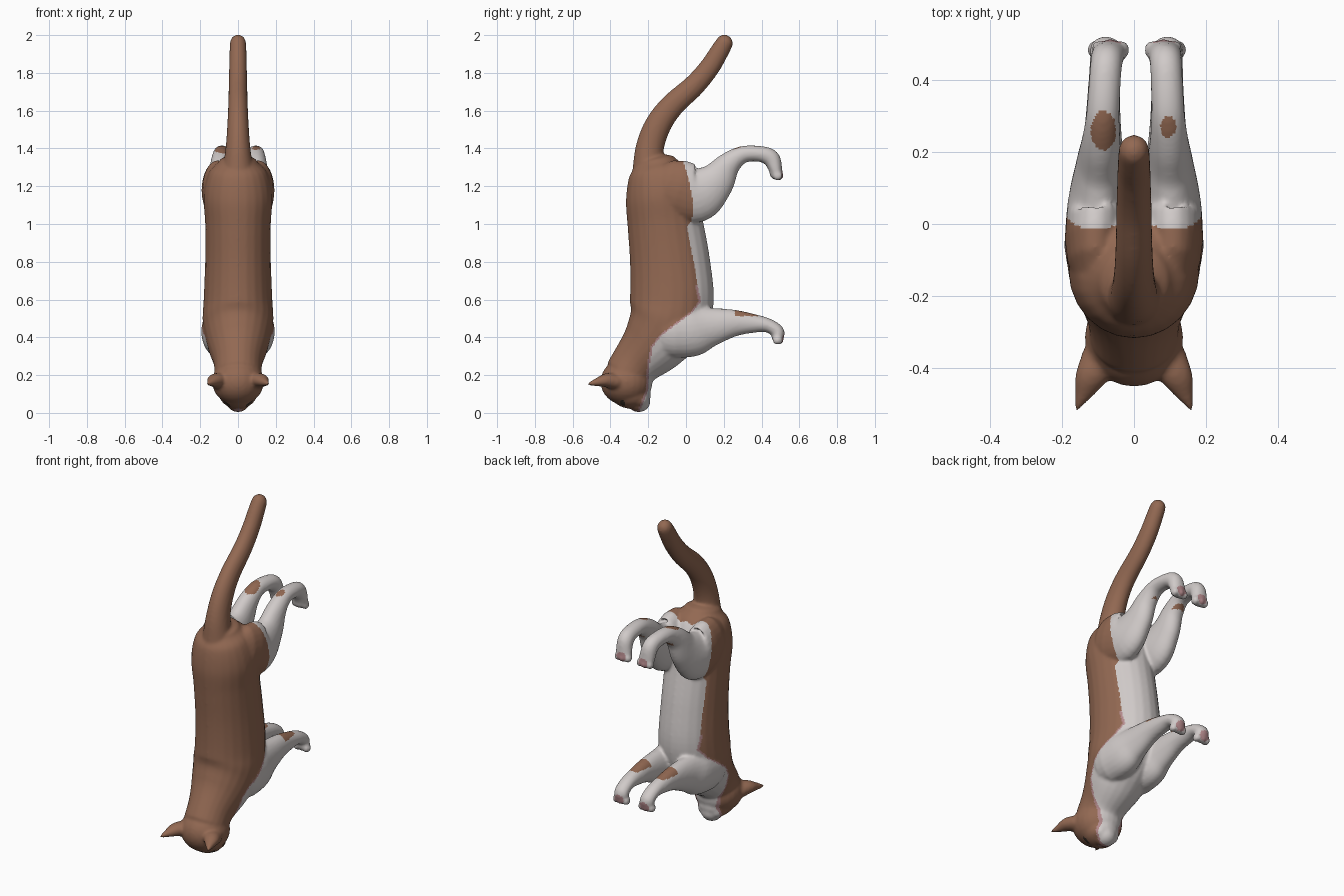
import bpy, bmesh, math
from mathutils import Vector, Matrix

cube = bpy.data.objects.get("Cube")
if cube:
    bpy.data.objects.remove(cube, do_unlink=True)


def material(name, rgb):
    m = bpy.data.materials.new(name)
    m.use_nodes = True
    m.diffuse_color = (*rgb, 1)
    bsdf = next(n for n in m.node_tree.nodes if n.type == 'BSDF_PRINCIPLED')
    bsdf.inputs["Base Color"].default_value = (*rgb, 1)
    bsdf.inputs["Roughness"].default_value = 0.8
    return m


BROWN, WHITE, PINK, DARK = range(4)
MATS = [material("brown_fur", (0.29, 0.14, 0.085)), material("white_fur", (0.63, 0.59, 0.58)),
        material("pink_skin", (0.45, 0.25, 0.26)), material("dark_eye", (0.05, 0.035, 0.025))]
bm = bmesh.new()


def spline(points, steps=6):
    """Catmull-Rom samples through the stations."""
    p = [Vector(q) for q in points]
    p = [2 * p[0] - p[1]] + p + [2 * p[-1] - p[-2]]
    out = []
    for a, b, c, d in zip(p, p[1:], p[2:], p[3:]):
        for i in range(steps):
            t = i / steps
            out.append(b + (c - a) * t / 2 + (2 * a - 5 * b + 4 * c - d) * t * t / 2
                       + (3 * b - a - 3 * c + d) * t ** 3 / 2)
    return out + [p[-2]]


def limb(stations, x_start=0, x_end=0, round_end=1.0, sides=24):
    """Tube along (y, z, width radius, depth radius) stations with rounded ends."""
    pts = spline(stations)
    n = len(pts) - 1
    rings = []

    def ring(i, push=0, scale=1):
        a, b = pts[max(i - 1, 0)], pts[min(i + 1, n)]
        tan = Vector((0, b[0] - a[0], b[1] - a[1])).normalized()
        nor = Vector((0, -tan.z, tan.y))
        q = pts[i]
        c = Vector((x_start + (x_end - x_start) * i / n, q[0], q[1])) + tan * push * q[3]
        vs = []
        for k in range(sides):
            t = math.tau * k / sides
            vs.append(bm.verts.new(c + Vector((math.cos(t) * q[2] * scale, 0, 0))
                                   + nor * math.sin(t) * q[3] * scale))
        rings.append(vs)

    caps = [math.radians(a) for a in (25, 50, 75)]
    for a in reversed(caps):
        ring(0, -round_end * math.sin(a), math.cos(a))
    for i in range(n + 1):
        ring(i)
    for a in caps:
        ring(n, round_end * math.sin(a), math.cos(a))
    faces = [bm.faces.new(rings[0]), bm.faces.new(rings[-1])]
    for r, s in zip(rings, rings[1:]):
        for k in range(sides):
            faces.append(bm.faces.new((r[k], r[k - 1], s[k - 1], s[k])))
    bmesh.ops.recalc_face_normals(bm, faces=faces)


def ball(center, radii):
    m = Matrix.Translation(center) @ Matrix.Diagonal((*radii, 1))
    bmesh.ops.create_uvsphere(bm, u_segments=24, v_segments=16, radius=1, matrix=m)


# Torso and neck
limb([(-.16, 1.325, .105, .11), (-.15, 1.27, .155, .155), (-.13, 1.15, .182, .19),
      (-.11, 1.0, .174, .2), (-.085, .8, .174, .212), (-.075, .6, .182, .222),
      (-.10, .48, .187, .21), (-.17, .37, .165, .175), (-.26, .27, .13, .135),
      (-.31, .2, .125, .125)], round_end=0.35)

# Tail
limb([(-.2, 1.27, .085, .085), (-.192, 1.4, .066, .075), (-.15, 1.52, .057, .07),
      (-.075, 1.625, .052, .064), (.045, 1.735, .049, .058), (.125, 1.83, .047, .054),
      (.175, 1.91, .045, .05), (.203, 1.957, .043, .046)])

# Head, muzzle and chin
ball((0, -.315, .165), (.137, .138, .125))
ball((0, -.29, .10), (.1, .105, .078))
ball((0, -.25, .062), (.062, .062, .058))

LEG_X = 0.008
for s in (1, -1):
    # Ears
    limb([(-.37, .165, .06, .045), (-.42, .172, .052, .038), (-.47, .163, .03, .023),
          (-.513, .153, .009, .009)], s * .088, s * .158)
    # Cheeks
    ball((s * .04, -.245, .075), (.04, .045, .042))
    # Hind leg
    limb([(-.04, 1.18, .085, .16), (.06, 1.16, .082, .15), (.155, 1.225, .066, .105),
          (.225, 1.315, .055, .066), (.3, 1.367, .047, .046), (.39, 1.371, .045, .042),
          (.45, 1.348, .045, .046), (.474, 1.29, .048, .036), (.476, 1.268, .048, .034)],
         s * .108, s * .074 + LEG_X)
    # Front leg
    limb([(-.06, .43, .1, .14), (.04, .435, .09, .135), (.13, .455, .068, .105),
          (.25, .475, .053, .073), (.35, .474, .046, .052), (.43, .464, .043, .038),
          (.483, .432, .043, .036), (.486, .398, .045, .032)],
         s * .095, s * .085 + LEG_X)
    # Toes
    for x0, z0 in ((.074, 1.255), (.085, .385)):
        for k in (-1, 0, 1):
            ball((s * x0 + LEG_X + k * .032, .49 - abs(k) * .005, z0), (.021, .027, .025))

mesh = bpy.data.meshes.new("cat_rough")
bm.to_mesh(mesh)
bm.free()
rough = bpy.data.objects.new("cat_rough", mesh)
bpy.context.collection.objects.link(rough)

# Fuse all parts into one soft skin
fuse = rough.modifiers.new("fuse", 'REMESH')
fuse.mode = 'VOXEL'
fuse.voxel_size = 0.008
soft = rough.modifiers.new("soften", 'SMOOTH')
soft.factor = 0.5
soft.iterations = 8
graph = bpy.context.evaluated_depsgraph_get()
skin = bpy.data.meshes.new_from_object(rough.evaluated_get(graph))
skin.name = "cat_body"
bpy.data.objects.remove(rough, do_unlink=True)
body = bpy.data.objects.new("cat_body", skin)
bpy.context.collection.objects.link(body)
skin.materials.clear()
for m in MATS:
    skin.materials.append(m)

# Fur border on the flank as (height, depth)
BORDER = [(0, -.25), (.06, -.225), (.12, -.2), (.25, -.195), (.35, -.175), (.41, -.13),
          (.47, -.05), (.53, .03), (.59, .08), (.65, .065), (.8, .04), (.98, .005),
          (1.02, .03), (1.1, .04), (1.25, .01), (1.36, -.02), (1.45, -.02)]


def border(z):
    for (z0, y0), (z1, y1) in zip(BORDER, BORDER[1:]):
        if z <= z1:
            return y0 + (y1 - y0) * (z - z0) / (z1 - z0)
    return 9


def fur(c, n):
    x, y, z = c
    edge = y - border(z)
    # Paw pads
    for x0, z0 in ((.074, 1.265), (.085, .395)):
        px = abs(x - LEG_X) - x0
        if y > .49 and n.y > .5 and math.hypot(px, z - z0) < .03:
            return PINK
    # Patches on the legs
    if z > 1.3 and math.hypot((x + .085) / .035, (y - .26) / .055) < 1:
        return BROWN
    if z > 1.3 and math.hypot((x - .095) / .022, (y - .27) / .03) < 1:
        return BROWN
    if .512 < z < .6 and .26 < y < .38:
        return BROWN
    # Nose and eyes
    if math.hypot(x / .022, (y + .282) / .018) < 1 and z < .06:
        return PINK
    if z < .1 and math.hypot((abs(x) - .062) / .022, (y + .335) / .012) < 1:
        return DARK
    if edge > 0:
        return WHITE
    return PINK if z < .68 and edge > -.012 else BROWN


for f in skin.polygons:
    f.material_index = fur(f.center, f.normal)
    f.use_smooth = True
